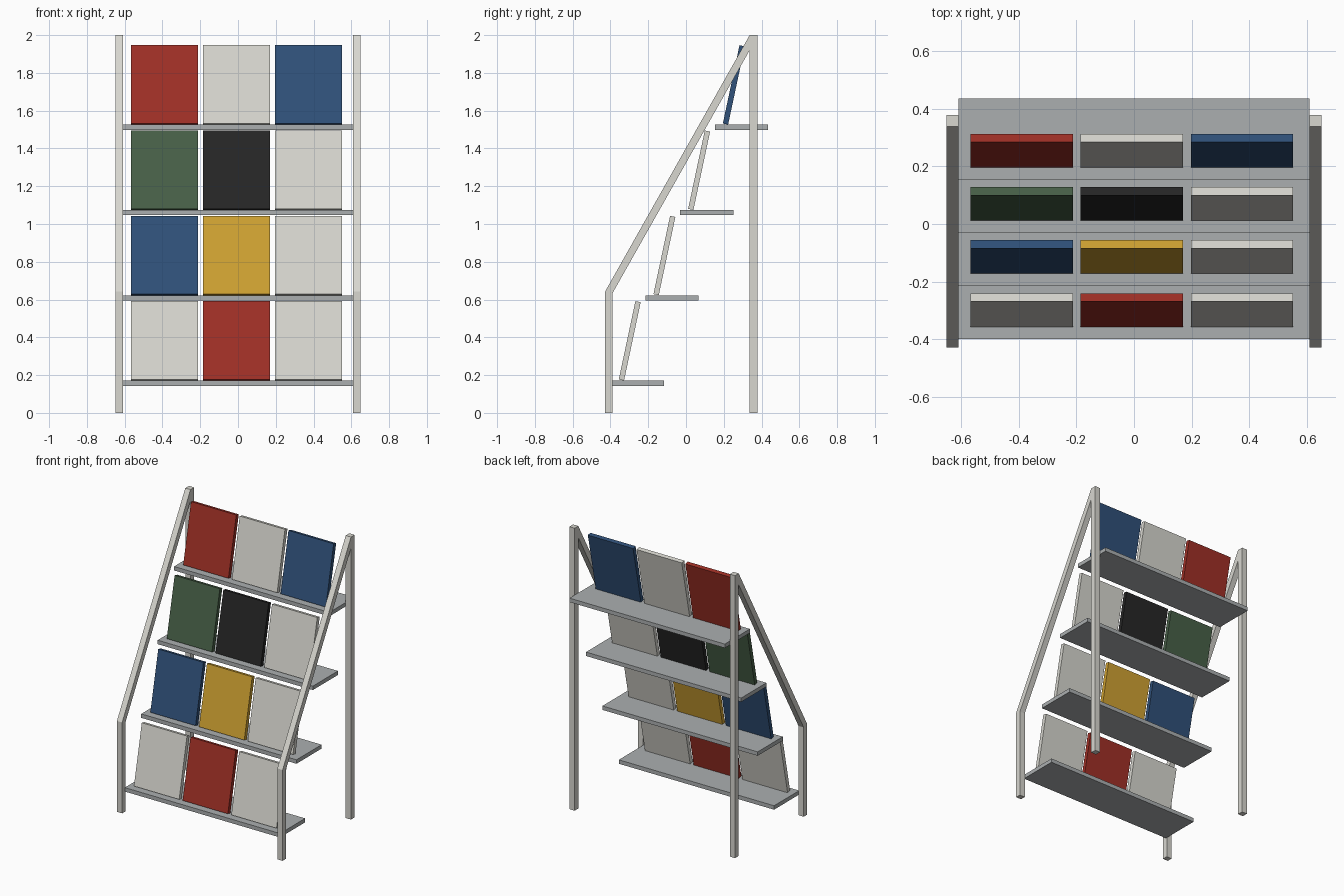
import bpy
import bmesh
import math
from mathutils import Matrix, Vector

cube = bpy.data.objects.get("Cube")
if cube:
    bpy.data.objects.remove(cube, do_unlink=True)


def material(name, hex_code):
    """Flat material from an sRGB hex colour, stored as linear values."""
    srgb = [int(hex_code[i:i + 2], 16) / 255 for i in (0, 2, 4)]
    colour = [((c + 0.055) / 1.055) ** 2.4 for c in srgb] + [1]
    mat = bpy.data.materials.new(name)
    mat.use_nodes = True
    mat.diffuse_color = colour
    mat.node_tree.nodes["Principled BSDF"].inputs["Base Color"].default_value = colour
    return mat


white = material("off white", "D8D7D0")
grey = material("shelf grey", "ABAFB0")
red = material("red", "A03026")
blue = material("blue", "30517A")
green = material("green", "486048")
black = material("black", "262626")
yellow = material("yellow", "D0A232")


def finish(bm, name, mat):
    bmesh.ops.recalc_face_normals(bm, faces=bm.faces)
    mesh = bpy.data.meshes.new(name)
    bm.to_mesh(mesh)
    bm.free()
    mesh.materials.append(mat)
    obj = bpy.data.objects.new(name, mesh)
    bpy.context.collection.objects.link(obj)
    return obj


def box(name, low, high, mat):
    low, high = Vector(low), Vector(high)
    bm = bmesh.new()
    bmesh.ops.create_cube(bm, size=1, matrix=Matrix.Translation((low + high) / 2)
                          @ Matrix.Diagonal((*(high - low), 1)))
    return finish(bm, name, mat)


def side_profile(name, points, x0, x1, mat):
    """Extrude a (y, z) outline along x."""
    bm = bmesh.new()
    face = bm.faces.new([bm.verts.new((x0, y, z)) for y, z in points])
    ext = bmesh.ops.extrude_face_region(bm, geom=[face])
    verts = [g for g in ext["geom"] if isinstance(g, bmesh.types.BMVert)]
    bmesh.ops.translate(bm, verts=verts, vec=(x1 - x0, 0, 0))
    return finish(bm, name, mat)


# Side frames: short front leg, sloping rail, tall rear post
for side, x0, x1 in (("right", -0.649, -0.608), ("left", 0.608, 0.649)):
    side_profile(side + "_front_leg",
                 [(-0.428, 0), (-0.39, 0), (-0.39, 0.632), (-0.428, 0.643)], x0, x1, white)
    side_profile(side + "_sloping_rail",
                 [(-0.428, 0.643), (-0.39, 0.632), (0.337, 1.92), (0.337, 2)], x0, x1, white)
    box(side + "_rear_post", (x0, 0.337, 0), (x1, 0.378, 2), white)

# Shelves stepping back, each carrying three leaning panels
rows = [
    (white, red, white),
    (blue, yellow, white),
    (green, black, white),
    (red, white, blue),
]
WIDTH, THICK, HEIGHT, LEAN = 0.354, 0.0285, 0.424, math.radians(12)

for r, colours in enumerate(rows):
    y = -0.398 + 0.1837 * r
    z = 0.143 + 0.4517 * r
    box(f"shelf_{r + 1}", (-0.608, y, z), (0.608, y + 0.281, z + 0.028), grey)
    for c, mat in enumerate(colours):
        panel = box(f"panel_{r + 1}_{c + 1}", (-WIDTH / 2, 0, 0),
                    (WIDTH / 2, THICK, HEIGHT), mat)
        panel.rotation_euler.x = -LEAN
        panel.location = (-0.389 + 0.3815 * c, y + 0.042,
                          z + 0.028 + THICK * math.sin(LEAN))
